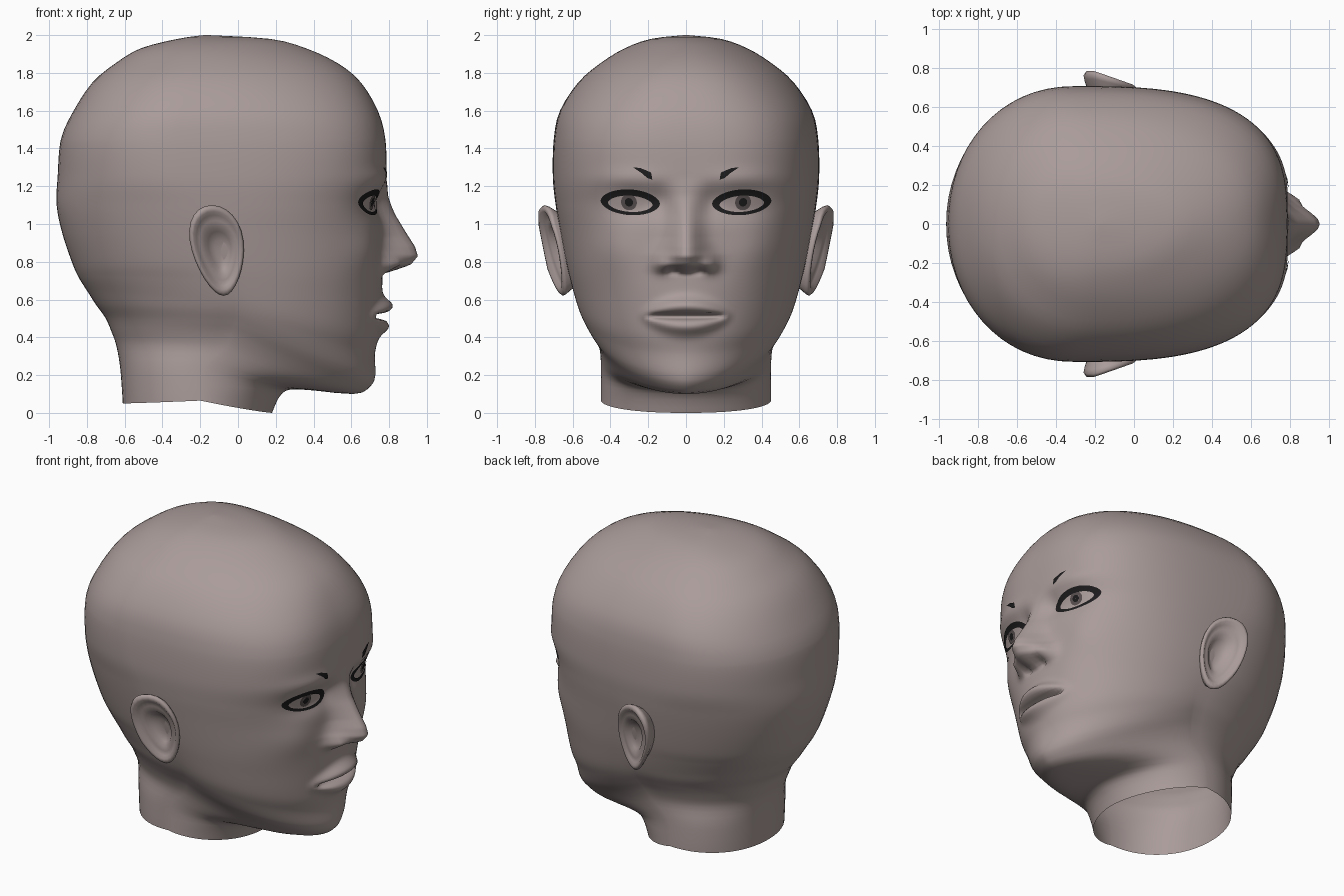
import bpy, bmesh, math
from mathutils import Vector
from mathutils.bvhtree import BVHTree

if "Cube" in bpy.data.objects:
    bpy.data.objects.remove(bpy.data.objects["Cube"])


def material(name, rgb):
    m = bpy.data.materials.new(name)
    m.diffuse_color = (*rgb, 1)
    m.use_nodes = True
    m.node_tree.nodes["Principled BSDF"].inputs["Base Color"].default_value = m.diffuse_color
    return m


SKIN = material("skin", (0.40, 0.33, 0.32))
LINER = material("eye_liner", (0.012, 0.011, 0.012))
IRIS = material("iris_grey", (0.10, 0.08, 0.08))


def make(name, bm, mat):
    bmesh.ops.recalc_face_normals(bm, faces=bm.faces)
    me = bpy.data.meshes.new(name)
    bm.to_mesh(me)
    bm.free()
    me.materials.append(mat)
    me.shade_smooth()
    ob = bpy.data.objects.new(name, me)
    bpy.context.collection.objects.link(ob)
    return ob


def loft(rings, cap_last=False):
    """Skin closed rings of equal length into a mesh."""
    bm = bmesh.new()
    vs = [[bm.verts.new(p) for p in r] for r in rings]
    for a, b in zip(vs, vs[1:]):
        for i in range(len(a)):
            j = (i + 1) % len(a)
            bm.faces.new((a[i], a[j], b[j], b[i]))
    if cap_last:
        bm.faces.new(vs[-1])
    return bm


def lerp(table, v):
    if v <= table[0][0]:
        return table[0][1]
    for (a, p), (b, q) in zip(table, table[1:]):
        if v <= b:
            return p + (q - p) * (v - a) / (b - a)
    return table[-1][1]


# Sections: front z, side z, back z, front x, back x, half width, widest x, front squareness
lower = [
    (0.00, 0.065, 0.05, 0.18, -0.61, 0.45, -0.20, 1.85),
    (0.10, 0.12, 0.13, 0.23, -0.615, 0.45, -0.20, 1.85),
    (0.125, 0.24, 0.25, 0.32, -0.625, 0.45, -0.18, 1.8),
    (0.10, 0.34, 0.36, 0.61, -0.645, 0.457, -0.08, 1.6),
    (0.14, 0.42, 0.43, 0.70, -0.67, 0.485, -0.05, 1.65),
    (0.20, 0.48, 0.50, 0.727, -0.70, 0.52, -0.03, 1.75),
    (0.31, 0.54, 0.57, 0.725, -0.75, 0.555, -0.02, 1.9),
    (0.42, 0.60, 0.64, 0.745, -0.795, 0.58, -0.02, 2.03),
    (0.60, 0.70, 0.72, 0.76, -0.845, 0.61, -0.05, 2.18),
    (0.75, 0.80, 0.80, 0.765, -0.88, 0.635, -0.10, 2.35),
]
# Upper, level sections: z, front x, back x, half width, widest x, front squareness
upper = [
    (0.95, 0.765, -0.93, 0.665, -0.15, 2.5),
    (1.10, 0.768, -0.96, 0.69, -0.20, 2.65),
    (1.25, 0.785, -0.955, 0.705, -0.28, 2.85),
    (1.45, 0.78, -0.937, 0.70, -0.32, 2.9),
    (1.60, 0.74, -0.87, 0.667, -0.30, 2.7),
    (1.75, 0.65, -0.77, 0.57, -0.25, 2.4),
    (1.85, 0.53, -0.65, 0.455, -0.20, 2.2),
    (1.93, 0.36, -0.515, 0.325, -0.19, 2.0),
    (1.98, 0.17, -0.32, 0.185, -0.17, 2.0),
    (2.00, -0.16, -0.18, 0.01, -0.17, 2.0),
]
keys = lower + [(r[0], r[0]) + r for r in upper]


def catmull(a, b, c, d, t):
    return [q + 0.5 * t * (r - p + t * (2 * p - 5 * q + 4 * r - s + t * (3 * (q - r) + s - p)))
            for p, q, r, s in zip(a, b, c, d)]


nose_height = [(0.735, 0), (0.76, 0.08), (0.785, 0.15), (0.83, 0.187), (0.88, 0.172),
               (0.97, 0.115), (1.05, 0.067), (1.15, 0.022), (1.24, 0)]
nose_width = [(0.76, 0.105), (0.84, 0.108), (0.93, 0.085), (1.05, 0.075), (1.2, 0.08)]


def face_relief(y, z):
    """Forward offset of nose, lips, sockets, brow and cheeks."""
    y = abs(y)

    def bump(amp, cy, cz, sy, sz):
        return amp * math.exp(-((y - cy) / sy) ** 2 - ((z - cz) / sz) ** 2)

    d = lerp(nose_height, z) * math.exp(-(y / lerp(nose_width, z)) ** 2)
    d += bump(0.05, 0.125, 0.785, 0.04, 0.045)     # nostril wing
    d += bump(-0.05, 0.065, 0.752, 0.025, 0.015)   # nostril
    d += bump(-0.045, 0.27, 1.11, 0.15, 0.075)     # eye socket
    d += bump(0.022, 0.30, 1.115, 0.10, 0.045)     # eyeball
    d += bump(-0.02, 0.13, 1.12, 0.05, 0.08)
    d += bump(0.015, 0.30, 1.24, 0.18, 0.05)       # brow
    d += bump(0.02, 0.38, 0.86, 0.13, 0.12)        # cheek
    m = max(0.0, 1 - (y / 0.24) ** 2)              # lips taper to the corners
    d += m * bump(0.062, 0, 0.52 + 0.045 * m, 9, 0.022 + 0.023 * m)
    d += m * bump(0.05, 0, 0.51 - 0.053 * m, 9, 0.022 + 0.022 * m)
    d += max(0.0, 1 - (y / 0.2) ** 2) ** 0.7 * bump(-0.10, 0, 0.512, 9, 0.013)
    return d


angles = [math.pi * (i / 80 - 0.5) for i in range(80)]
angles += [math.pi * (i / 32 + 0.5) for i in range(32)]


def section(k):
    zf, zs, zb, front, back, w, c, n = k
    pts = []
    for a in angles:
        s, ahead = math.sin(a), math.cos(a) > 1e-6
        e = n if ahead else 2.1
        u = max(0.0, 1 - min(1.0, abs(s)) ** e) ** (1 / e)
        x = c + u * ((front if ahead else back) - c)
        z = zs + ((zf if ahead else zb) - zs) * (1 - (1 - u) ** 1.2)
        y = w * s
        if ahead and x > 0.25 and z > 0.2:
            x += face_relief(y, z) * min(1, (x - 0.25) / 0.2)
        pts.append((x, y, z))
    return pts


# Head and neck in one skin, open at the bottom
rings = []
for i in range(len(keys) - 1):
    p, q, r, s = (keys[min(max(i + o, 0), len(keys) - 1)] for o in (-1, 0, 1, 2))
    step = 0.01 if 0.3 < q[0] < 0.9 else 0.02
    subs = max(3, math.ceil((r[0] - q[0]) / step)) if 0.15 < q[0] < 1.3 else 3
    rings += [section(catmull(p, q, r, s, j / subs)) for j in range(subs)]
rings.append(section(keys[-1]))
bm = loft(rings, cap_last=True)
tree = BVHTree.FromBMesh(bm)
make("head", bm, SKIN)


def on_face(y, z, lift):
    hit = tree.ray_cast(Vector((2, y, z)), Vector((-1, 0, 0)))[0]
    return hit + Vector((lift, 0, 0))


def face_plate(name, outer, inner, mat, lift):
    """Thin band between two (y, z) outlines laid on the face."""
    steps = 4
    loops = [[on_face(a[0] + (b[0] - a[0]) * k / steps, a[1] + (b[1] - a[1]) * k / steps, lift)
              for a, b in zip(outer, inner)] for k in range(steps + 1)]
    make(name, loft(loops), mat)


def almond(side, cy, cz, ry, rz, power, n=40):
    out = []
    for i in range(n):
        t = 2 * math.pi * i / n
        s = math.sin(t)
        h = math.copysign(abs(s) ** power, s) * rz
        out.append((side * (cy + ry * math.cos(t)), cz + h + 0.008 * math.cos(t) * ry / 0.15))
    return out


# Ear rings: outline scale, outward distance
ear_rings = [(0.70, -0.09), (0.88, 0.0), (0.97, 0.04), (1.0, 0.065), (0.95, 0.08), (0.86, 0.078),
             (0.78, 0.055), (0.66, 0.045), (0.52, 0.04), (0.42, 0.01), (0.22, -0.01), (0.04, -0.012)]


def ear(side):
    loops = []
    for scale, d in ear_rings:
        loop = []
        for i in range(28):
            t = 2 * math.pi * i / 28
            shift = 0.02 * (1 - scale)
            p = 0.138 * scale * math.cos(t) * (1 + 0.25 * math.sin(t)) + shift
            q = 0.24 * scale * math.sin(t)
            x, z = -0.107 + p - 0.13 * q, 0.86 + q
            k = min(1, max(0, (0.05 - x) / 0.25))
            y = 0.592 + 0.2 * (z - 0.65) + d * (0.4 + 0.6 * k) + 0.04 * k
            y -= 0.02 * max(0, (z - 1.0) / 0.1)
            loop.append((x, side * y, z))
        loops.append(loop)
    return loft(loops, cap_last=True)


for side, tag in ((1, "left"), (-1, "right")):
    make("ear_" + tag, ear(side), SKIN)
    # Eye outline, iris and pupil
    face_plate("eye_liner_" + tag, almond(side, 0.295, 1.115, 0.157, 0.068, 1.1),
               almond(side, 0.295, 1.107, 0.118, 0.043, 1.15), LINER, 0.005)
    for part, r, hole, mat, lift in (("iris", 0.042, 0.022, IRIS, 0.005),
                                     ("pupil", 0.022, 0.001, LINER, 0.006)):
        face_plate(part + "_" + tag, almond(side, 0.302, 1.115, r, r, 1),
                   almond(side, 0.302, 1.115, hole, hole, 1), mat, lift)
    # Short slanted eyebrow mark, thick at the inner end
    brow = [(0.28, 1.3), (0.24, 1.296), (0.185, 1.273), (0.178, 1.235), (0.205, 1.243), (0.232, 1.268)]
    face_plate("eyebrow_" + tag, [(side * y, z) for y, z in brow],
               [(side * (0.212 + 0.01 * (y - 0.212)), 1.266 + 0.01 * (z - 1.266)) for y, z in brow],
               LINER, 0.006)
